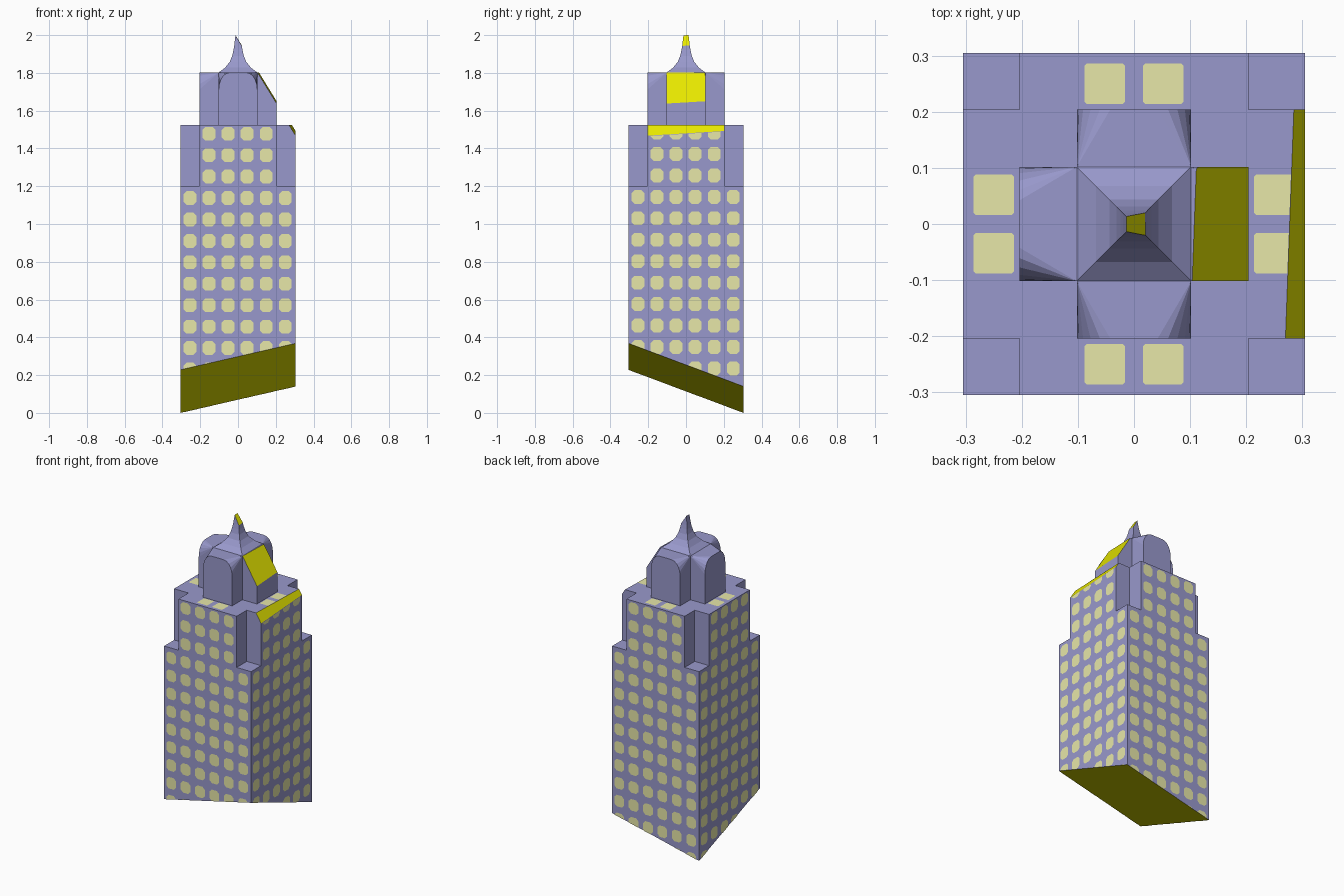
import bpy, bmesh, math
from mathutils import Vector, Matrix

if "Cube" in bpy.data.objects:
    bpy.data.objects.remove(bpy.data.objects["Cube"])

W, N, C = 0.305, 0.2045, 0.102        # half widths: shaft, notch, crown
LEDGE, TIER, ROOF = 1.2, 1.525, 1.802  # key heights


def srgb(r, g, b):
    return tuple(((v + 0.055) / 1.055) ** 2.4 if v > 0.04 else v / 12.92 for v in (r, g, b)) + (1,)


def material(name, col):
    m = bpy.data.materials.new(name)
    m.diffuse_color = srgb(*col)
    m.use_nodes = True
    m.node_tree.nodes["Principled BSDF"].inputs["Base Color"].default_value = m.diffuse_color
    return m


STONE = material("blue_grey_stone", (0.6, 0.6, 0.8))
CUT = material("yellow_cut", (1, 1, 0))
GLASS = material("pale_window", (1, 1, 0.73))

# Two slanted slices: below the shaft, and across the right of the crown
SLICES = [(Vector((0, 0, 0.184)), Vector((0.2295, -0.374, -1))),
          (Vector((0.205, 0, 1.643)), Vector((1.63, -0.06, 1)))]


def finish(name, bm, mats, cap=True):
    """Slice the part, cap the slices in the second material, make the object."""
    for co, no in SLICES:
        no = no.normalized()
        geom = bm.verts[:] + bm.edges[:] + bm.faces[:]
        cut = bmesh.ops.bisect_plane(bm, geom=geom, plane_co=co, plane_no=no,
                                     clear_outer=True)["geom_cut"]
        edges = [e for e in cut if isinstance(e, bmesh.types.BMEdge)]
        if cap and len(edges) > 2:
            for f in bmesh.ops.edgenet_fill(bm, edges=edges)["faces"]:
                f.normal_update()
                if f.normal.dot(no) < 0:
                    f.normal_flip()
                f.material_index = 1
    me = bpy.data.meshes.new(name)
    bm.to_mesh(me)
    bm.free()
    for m in mats:
        me.materials.append(m)
    ob = bpy.data.objects.new(name, me)
    bpy.context.collection.objects.link(ob)


def ring(bm, pts, z):
    return [bm.verts.new((x, y, z)) for x, y in pts]


def walls(bm, a, b):
    n = len(a)
    for i in range(n):
        j = (i + 1) % n
        bm.faces.new((a[i], a[j], b[j], b[i]))


def square(h):
    return [(-h, -h), (h, -h), (h, h), (-h, h)]


# Main shaft with four corner ledges
bm = bmesh.new()
walls(bm, ring(bm, square(W), -0.2), ring(bm, square(W), LEDGE))
for sx in (-1, 1):
    for sy in (-1, 1):
        x0, x1 = sorted((sx * N, sx * W))
        y0, y1 = sorted((sy * N, sy * W))
        bm.faces.new(ring(bm, [(x0, y0), (x1, y0), (x1, y1), (x0, y1)], LEDGE))
finish("shaft", bm, [STONE, CUT])

# Upper tier with notched corners
bm = bmesh.new()
cross = [(-N, -W), (N, -W), (N, -N), (W, -N), (W, N), (N, N),
         (N, W), (-N, W), (-N, N), (-W, N), (-W, -N), (-N, -N)]
top = ring(bm, cross, TIER)
walls(bm, ring(bm, cross, LEDGE), top)
bm.faces.new(top)
finish("notched_tier", bm, [STONE, CUT])

# Four crown bays: arched outer end blending to a square inner end
bm = bmesh.new()
RX, RZ, SEG = 0.06, 0.09, 5
arc = [(C - RX + RX * math.cos(t), ROOF - RZ + RZ * math.sin(t))
       for t in (math.pi / 2 * i / SEG for i in range(SEG + 1))]
for k in range(4):
    rot = Matrix.Rotation(k * math.pi / 2, 3, 'Z')

    def v(x, y, z):
        return bm.verts.new(rot @ Vector((x, y, z)))
    right = [v(x, -N, z) for x, z in arc]
    left = [v(-x, -N, z) for x, z in arc]
    br, bl = v(C, -N, TIER), v(-C, -N, TIER)
    ibr, ibl = v(C, -C, TIER), v(-C, -C, TIER)
    itr, itl = v(C, -C, ROOF), v(-C, -C, ROOF)
    bm.faces.new([bl, br] + right + left[::-1])
    bm.faces.new((br, ibr, itr, right[0]))
    bm.faces.new((ibl, bl, left[0], itl))
    bm.faces.new((left[-1], right[-1], itr, itl))
    for i in range(SEG):
        bm.faces.new((right[i], itr, right[i + 1]))
        bm.faces.new((left[i + 1], itl, left[i]))
finish("crown_bays", bm, [STONE, CUT])

# Concave four-sided spire
bm = bmesh.new()
rings = [ring(bm, square(h), z) for h, z in
         [(C, ROOF), (0.068, 1.828), (0.044, 1.858), (0.031, 1.89),
          (0.024, 1.92), (0.02, 1.945), (0.0135, 2.0), (0.007, 2.06)]]
for a, b in zip(rings, rings[1:]):
    walls(bm, a, b)
finish("spire", bm, [STONE, CUT])


# Windows: thin chamfered plates just off the walls
def plate(bm, mat, cx, cy, w, h, c):
    pts = [(-w + c, -h), (w - c, -h), (w, -h + c), (w, h - c),
           (w - c, h), (-w + c, h), (-w, h - c), (-w, -h + c)]
    bm.faces.new([bm.verts.new(mat @ Vector((cx + x, cy + y, 0))) for x, y in pts])


for k, side in enumerate(("front", "right", "back", "left")):
    turn = Matrix.Rotation(k * math.pi / 2, 4, 'Z')
    wall = turn @ Matrix.Translation((0, -W - 0.0015, 0)) @ Matrix.Rotation(math.pi / 2, 4, 'X')
    bm = bmesh.new()
    first = 1.484 if k % 2 else 1.478
    for row in range(14):
        for col in range(6):
            if row > 2 or 0 < col < 5:
                plate(bm, wall, (col - 2.5) * 0.101 - 0.002, first - row * 0.1135,
                      0.034, 0.0365, 0.016)
    finish(side + "_windows", bm, [GLASS], cap=False)
    bm = bmesh.new()
    deck = turn @ Matrix.Translation((0, 0, TIER + 0.0015))
    for x in (-0.052, 0.052):
        plate(bm, deck, x, -0.25, 0.036, 0.036, 0.004)
    finish(side + "_skylights", bm, [GLASS], cap=False)
